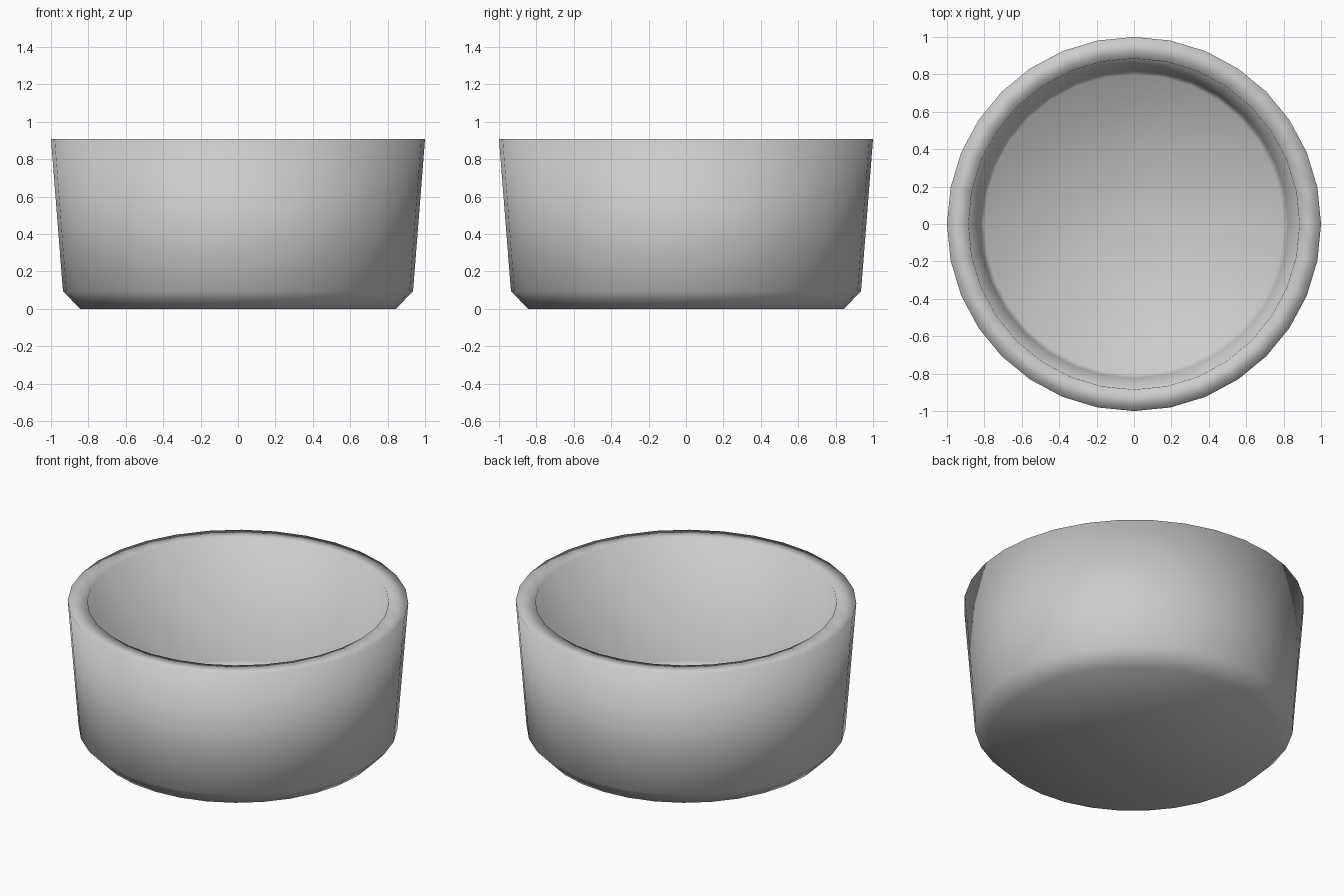
import bpy, bmesh
from math import sin, cos, tau

if "Cube" in bpy.data.objects:
    bpy.data.objects.remove(bpy.data.objects["Cube"])

SIDES = 32
# (radius, height): outer foot, chamfer, outer rim, inner rim, inner wall foot, inner floor
PROFILE = [(0.845, 0.0), (0.936, 0.095), (1.0, 0.909),
           (0.885, 0.909), (0.825, 0.145), (0.80, 0.11)]


def ring(bm, radius, z):
    return [bm.verts.new((radius * cos(tau * i / SIDES), radius * sin(tau * i / SIDES), z))
            for i in range(SIDES)]


bm = bmesh.new()
rings = [ring(bm, r, z) for r, z in PROFILE]

# outer wall, rim and inner wall
for low, high in zip(rings, rings[1:]):
    for i in range(SIDES):
        j = (i + 1) % SIDES
        bm.faces.new((low[i], low[j], high[j], high[i]))

# underside and inner floor
bm.faces.new(rings[0][::-1])
bm.faces.new(rings[-1])
bmesh.ops.recalc_face_normals(bm, faces=bm.faces)

# smooth shading throughout, as in the soft rim and base
for face in bm.faces:
    face.smooth = True

mesh = bpy.data.meshes.new("bowl")
bm.to_mesh(mesh)
bm.free()
bowl = bpy.data.objects.new("bowl", mesh)
bpy.context.collection.objects.link(bowl)
